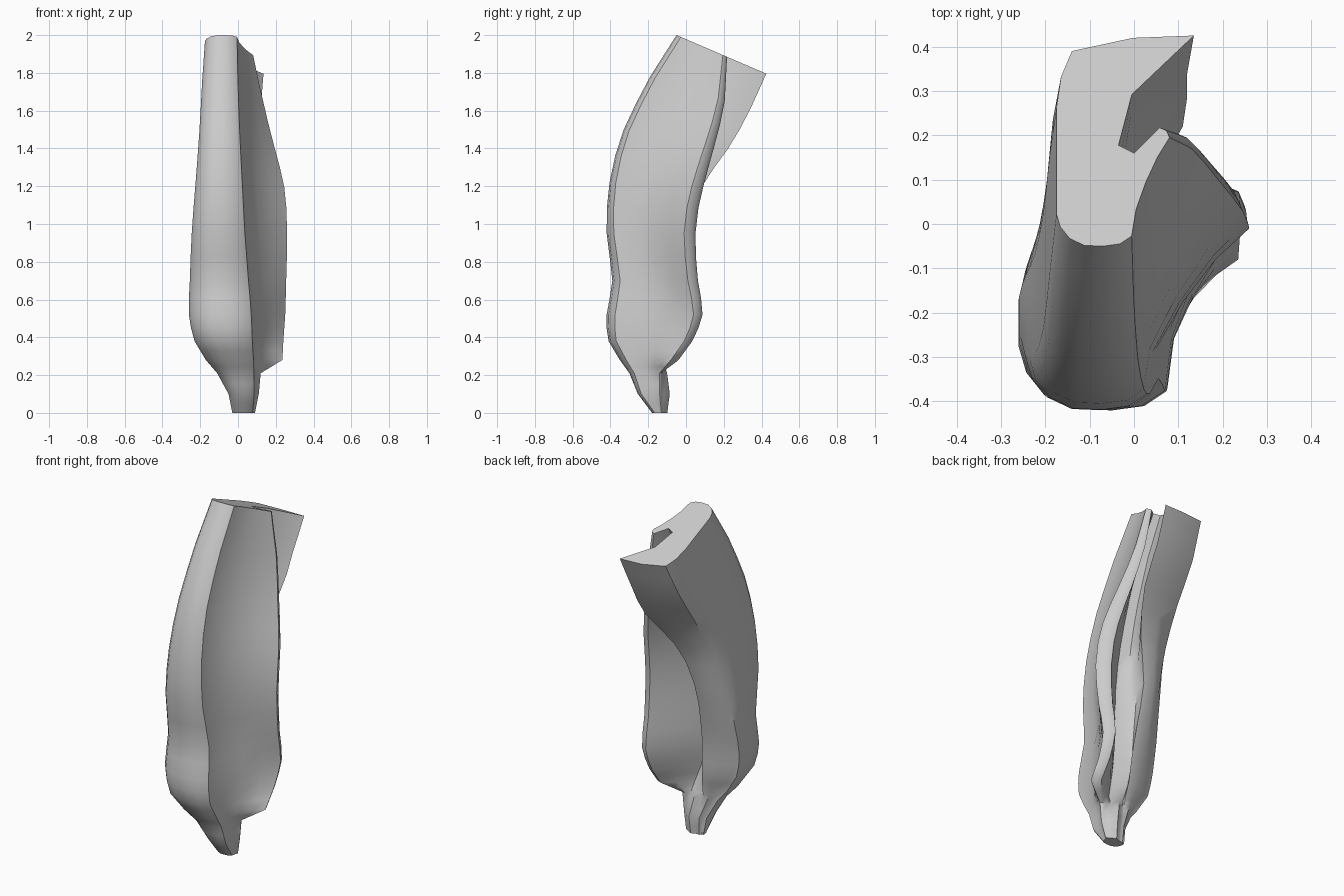
import bpy, bmesh, math
from mathutils import Vector

if "Cube" in bpy.data.objects:
    bpy.data.objects.remove(bpy.data.objects["Cube"])

# matte grey for the whole shell
grey = bpy.data.materials.new("stone grey")
grey.diffuse_color = (0.6, 0.6, 0.6, 1)
grey.use_nodes = True
grey.node_tree.nodes["Principled BSDF"].inputs["Base Color"].default_value = grey.diffuse_color

# One row per height: z, ridge left x, ridge right x, ridge front y,
# then x, y of the right wall rim, groove floor, lip tip and left back corner
stations = [
    (0.00, -.03, .08, -.18, .09, -.13, .06, -.11, .00, -.11, -.02, -.12),
    (0.10, -.05, .09, -.255, .11, -.14, .07, -.10, .00, -.10, -.03, -.12),
    (0.21, -.11, .09, -.30, .12, -.14, .06, -.12, -.03, -.12, -.08, -.14),
    (0.28, -.17, .09, -.35, .235, -.08, .05, -.15, -.03, -.11, -.13, -.15),
    (0.38, -.23, .085, -.41, .24, -.01, .02, -.17, -.04, -.09, -.19, -.14),
    (0.52, -.26, .08, -.42, .25, .04, .00, -.17, -.05, -.08, -.21, -.13),
    (0.70, -.255, .065, -.39, .255, .01, .00, -.16, -.06, -.05, -.21, -.09),
    (0.95, -.245, .045, -.42, .26, -.01, .01, -.14, -.06, .01, -.19, -.02),
    (1.22, -.225, .03, -.405, .245, .03, .01, -.10, .02, .08, -.18, .05),
    (1.50, -.205, .015, -.33, .19, .10, .01, -.03, .11, .22, -.17, .16),
    (1.78, -.19, .005, -.19, .13, .17, .005, .06, .12, .34, -.16, .30),
    (2.00, -.175, .00, -.05, .08, .195, .00, .16, .135, .425, -.14, .39),
]


def midpoint(i):
    """Smooth halfway station between rows i and i + 1."""
    a, b = stations[i], stations[i + 1]
    before, after = stations[max(i - 1, 0)], stations[min(i + 2, len(stations) - 1)]
    soft = 0.06 if 4 <= i < len(stations) - 2 else 0
    mid = [(p + q) / 2 + soft * (p + q - r - s) for p, q, r, s in zip(a, b, before, after)]
    mid[0] = (a[0] + b[0]) / 2
    return mid


def outline(row):
    """Closed outline: front ridge, right wall, groove, lip, left wall."""
    z, xl, xr, yf, rx, ry, gx, gy, lx, ly, bx, by = row
    w = xr - xl
    rim, floor = Vector((rx, ry)), Vector((gx, gy))
    tip, back = Vector((lx, ly)), Vector((bx, by))
    # rounded front ridge
    pts = [Vector((xl + w * u, yf + w * v)) for u, v in
           ((0, .42), (.05, .25), (.17, .10), (.36, .01), (.60, 0), (.82, .03), (.97, .13))]
    # right wall, slightly hollow, and its thick rim
    base = Vector((xr + .005, yf + .48 * w))
    t = .28 * (rx - xr)
    hollow = Vector((-.2 * t, .2 * t))
    pts += [base, base.lerp(rim, .35) + hollow, base.lerp(rim, .7) + hollow, rim]
    inner = rim + Vector((-t, t))
    pts += [rim + Vector((-.3 * t, .7 * t)), inner]
    # groove
    floor_left = floor - Vector((.2 * w, -.1 * w))
    pts += [inner.lerp(floor, .5), floor, floor_left]
    # lip and left wall
    shift = .07 * w + .25 * max(0, lx - floor_left.x)
    pts += [floor_left.lerp(tip, .5) - Vector((shift, .05 * w)), tip,
            tip.lerp(back, .5) + Vector((0, .07 * w)), back]
    flank_y = yf + .42 * w
    flank = Vector((xl, by - .35 * (by - flank_y)))
    pts += [back.lerp(flank, .5) + Vector((-.04 * w, .04 * w)), flank]
    # tilt of the section grows towards the top
    slant = .43 * max(0, (z - 1.1) / .9)
    return [(p.x, p.y, z - slant * (p.y - yf)) for p in pts]


# folded shell: rings lofted from the foot up to the slanted top
rows = []
for i, row in enumerate(stations):
    rows.append(row)
    if i < len(stations) - 1:
        rows.append(midpoint(i))

bm = bmesh.new()
rings = [[bm.verts.new(p) for p in outline(row)] for row in rows]
for low, high in zip(rings, rings[1:]):
    n = len(low)
    for i in range(n):
        j = (i + 1) % n
        bm.faces.new((low[i], low[j], high[j], high[i]))

# closed foot and top
bm.faces.new(rings[0][::-1])
bm.faces.new(rings[-1])
bmesh.ops.recalc_face_normals(bm, faces=bm.faces)
bmesh.ops.triangulate(bm, faces=[f for f in bm.faces if len(f.verts) > 4])

mesh = bpy.data.meshes.new("folded_shell")
bm.to_mesh(mesh)
bm.free()
mesh.materials.append(grey)
shell = bpy.data.objects.new("folded_shell", mesh)
bpy.context.collection.objects.link(shell)

# smooth flanks, crisp rims
bpy.context.view_layer.objects.active = shell
shell.select_set(True)
bpy.ops.object.shade_smooth_by_angle(angle=math.radians(45))
